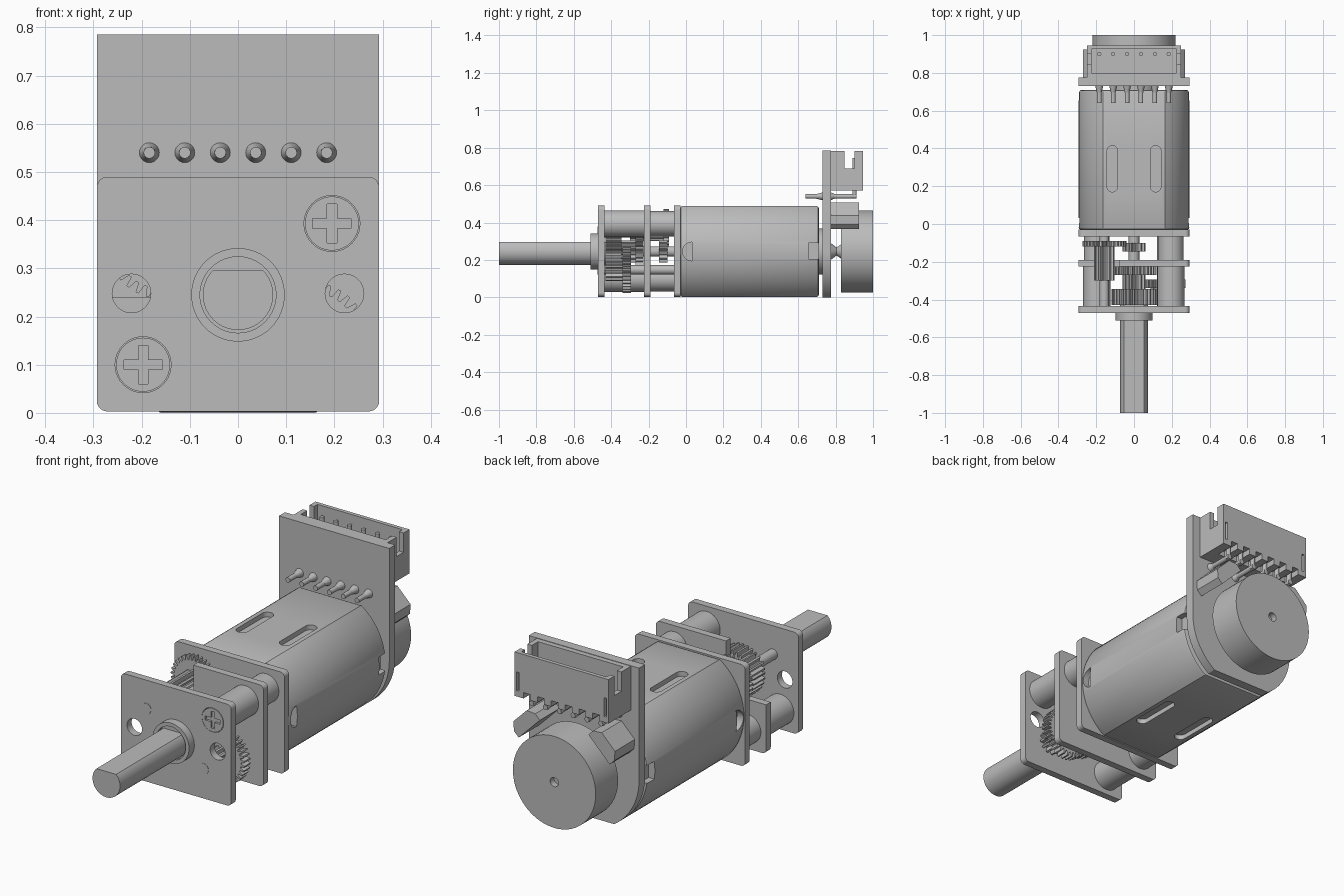
import bpy, bmesh
from math import sin, cos, pi, asin, radians
from mathutils import Matrix

old = bpy.data.objects.get("Cube")
if old:
    bpy.data.objects.remove(old, do_unlink=True)

grey = bpy.data.materials.new("plain_grey")
grey.use_nodes = True
grey.diffuse_color = (0.5, 0.5, 0.5, 1)
grey.node_tree.nodes["Principled BSDF"].inputs["Base Color"].default_value = (0.5, 0.5, 0.5, 1)

C = 0.245       # height of the main axis
W = 0.293       # half width of plates and can
parts = []


def finish(name, bm):
    bmesh.ops.recalc_face_normals(bm, faces=bm.faces)
    mesh = bpy.data.meshes.new(name)
    bm.to_mesh(mesh)
    bm.free()
    mesh.materials.append(grey)
    ob = bpy.data.objects.new(name, mesh)
    bpy.context.collection.objects.link(ob)
    parts.append(ob)
    return ob


def add_prism(bm, pts, lo, hi, axis="Y"):
    place = {"X": lambda a, b, t: (t, a, b),
             "Y": lambda a, b, t: (a, t, b),
             "Z": lambda a, b, t: (a, b, t)}[axis]
    rings = [[bm.verts.new(place(a, b, t)) for a, b in pts] for t in (lo, hi)]
    bm.faces.new(rings[0])
    bm.faces.new(rings[1][::-1])
    n = len(pts)
    for i in range(n):
        j = (i + 1) % n
        bm.faces.new((rings[0][i], rings[1][i], rings[1][j], rings[0][j]))


def prism(name, pts, lo, hi, axis="Y"):
    bm = bmesh.new()
    add_prism(bm, pts, lo, hi, axis)
    return finish(name, bm)


def rod(name, x, z, r, y0, y1, r2=None, n=48):
    bm = bmesh.new()
    m = Matrix.Translation((x, (y0 + y1) / 2, z)) @ Matrix.Rotation(-pi / 2, 4, "X")
    bmesh.ops.create_cone(bm, cap_ends=True, segments=n, radius1=r,
                          radius2=r if r2 is None else r2, depth=y1 - y0, matrix=m)
    return finish(name, bm)


def arc(cx, cy, r, a0, a1, n):
    return [(cx + r * cos(a0 + (a1 - a0) * i / n), cy + r * sin(a0 + (a1 - a0) * i / n))
            for i in range(n + 1)]


def disc(cx, cy, r, n=40):
    return arc(cx, cy, r, 0, 2 * pi, n)[:-1]


def rect(x0, x1, y0, y1):
    return [(x0, y0), (x1, y0), (x1, y1), (x0, y1)]


def round_rect(x0, x1, y0, y1, r, n=6):
    corners = [(x1 - r, y1 - r), (x0 + r, y1 - r), (x0 + r, y0 + r), (x1 - r, y0 + r)]
    return [p for k, (x, y) in enumerate(corners)
            for p in arc(x, y, r, k * pi / 2, (k + 1) * pi / 2, n)]


def cut(ob, shapes):
    """Subtract prisms given as (points, low, high, axis)."""
    for shape in shapes:
        bm = bmesh.new()
        add_prism(bm, *shape)
        cutter = finish("cutter", bm)
        parts.remove(cutter)
        mod = ob.modifiers.new("cut", "BOOLEAN")
        mod.operation, mod.solver, mod.object = "DIFFERENCE", "EXACT", cutter
        apply(ob, mod)
        bpy.data.objects.remove(cutter, do_unlink=True)


def apply(ob, mod):
    with bpy.context.temp_override(object=ob, active_object=ob, selected_objects=[ob]):
        bpy.ops.object.modifier_apply(modifier=mod.name)


def bevel(ob, width, angle=60, segments=2):
    mod = ob.modifiers.new("bevel", "BEVEL")
    mod.width, mod.segments, mod.angle_limit = width, segments, radians(angle)
    mod.limit_method = "ANGLE"
    apply(ob, mod)


def gear(name, x, z, r, teeth, y0, y1):
    step, root = 2 * pi / teeth, r - 0.02
    pts = []
    for i in range(teeth):
        for f, rad in ((0, root), (0.3, root), (0.48, r), (0.78, r)):
            a = (i + f) * step
            pts.append((x + rad * cos(a), z + rad * sin(a)))
    prism(name, pts, y0, y1)


# Output shaft with a flat, and its bushing
flat = asin(0.051 / 0.073)
prism("output_shaft", arc(0, C, 0.073, pi - flat, 2 * pi + flat, 48), -1, -0.43)
bushing = rod("bushing", 0, C, 0.097, -0.51, -0.46, n=64)
cut(bushing, [(disc(0, C, 0.079), -0.52, -0.49, "Y")])

# Gearbox plates
plate = round_rect(-W, W, 0.003, 0.49, 0.022)
screws = [(0.195, 0.393), (-0.197, 0.1)]
pins = [(-0.157, 0.354), (0.148, 0.147)]
front = prism("front_plate", plate, -0.47, -0.435)
cut(front, [(disc(s * 0.221, C + 0.003, 0.04), -0.5, -0.4, "Y") for s in (-1, 1)]
    + [(disc(x, z, 0.058), -0.48, -0.455, "Y") for x, z in screws])
middle = prism("middle_plate", plate, -0.225, -0.19)
cut(middle, [(rect(-0.4, -0.08, 0.24, 0.6), -0.3, -0.1, "Y")])
prism("motor_plate", plate, -0.065, -0.03)

# Cross head screws and spacer pillars
for i, (x, z) in enumerate(screws):
    head = rod(f"screw_head_{i}", x, z, 0.056, -0.471, -0.45)
    a, b = 0.04, 0.01
    cross = [(-b, -a), (b, -a), (b, -b), (a, -b), (a, b), (b, b),
             (b, a), (-b, a), (-b, b), (-a, b), (-a, -b), (-b, -b)]
    cut(head, [([(x + u, z + v) for u, v in cross], -0.48, -0.46, "Y")])
    rod(f"front_pillar_{i}", x, z, 0.072, -0.436, -0.224)
    rod(f"rear_pillar_{i}", x, z, 0.068, -0.191, -0.064)

# Gear pins and gear train
for i, (x, z) in enumerate(pins):
    rod(f"gear_pin_{i}", x, z, 0.025, -0.472, -0.06, n=24)
rod("centre_pin", 0, C, 0.028, -0.44, -0.03, n=24)
(ax, az), (bx, bz) = pins
gear("motor_pinion", 0, C, 0.06, 12, -0.145, -0.1)
gear("first_gear", ax, az, 0.117, 32, -0.12, -0.09)
gear("first_pinion", ax, az, 0.054, 11, -0.3, -0.12)
gear("second_gear", 0, C, 0.12, 32, -0.27, -0.226)
gear("second_pinion", 0, C, 0.06, 12, -0.345, -0.27)
gear("third_gear", bx, bz, 0.125, 34, -0.34, -0.295)
gear("third_pinion", bx, bz, 0.06, 12, -0.43, -0.34)
gear("output_gear", 0, C, 0.12, 30, -0.43, -0.345)

# Motor can: round sides, flat top and bottom, with slots and side notches
ang = asin(0.243 / W)
can_outline = arc(0, C, W, -ang, ang, 28) + arc(0, C, W, pi - ang, pi + ang, 28)
can = prism("motor_can", can_outline, -0.03, 0.71)
bevel(can, 0.012)
cuts = []
for s in (-1, 1):
    slot = round_rect(s * 0.115 - 0.028, s * 0.115 + 0.028, 0.17, 0.415, 0.0278)
    cuts += [(slot, 0.465, 0.55, "Z"), (slot, -0.05, 0.025, "Z")]
    lo, hi = sorted((s * 0.26, s * 0.35))
    cuts += [(arc(0.032, C, 0.05, pi / 2, 1.5 * pi, 16), lo, hi, "X"),
             (rect(0.655, 0.73, 0.205, 0.29), lo, hi, "X")]
cut(can, cuts)
rod("end_bearing", 0, C, 0.123, 0.7, 0.735)

# Circuit board following the can below
full = asin(C / W)
prism("circuit_board", [(W, 0.785), (-W, 0.785)] + arc(0, C, W, pi, pi + full, 18)
      + arc(0, C, W, -full, 0, 18), 0.73, 0.775)

# Encoder magnet with its hub
rod("rear_shaft", 0, C, 0.02, 0.77, 0.84, n=24)
rod("hub_front", 0, C, 0.045, 0.774, 0.805, 0.022, n=32)
rod("hub_rear", 0, C, 0.022, 0.805, 0.832, 0.04, n=32)
magnet = rod("encoder_magnet", 0, C, 0.22, 0.83, 1.0, n=72)
cut(magnet, [(disc(0, C, 0.022, 24), 0.97, 1.1, "Y")])

# Hall sensors tilted around the magnet
for s, side in ((1, "left"), (-1, "right")):
    shape = [(-0.08, -0.035), (0.08, -0.035), (0.08, 0), (0.05, 0.035), (-0.05, 0.035), (-0.08, 0)]
    k = 0.7071
    prism(f"hall_sensor_{side}",
          [(s * (0.21 + k * (u + v)), 0.447 + k * (v - u)) for u, v in shape], 0.775, 0.925)

# Connector shell, open at the top
shell = prism("connector_shell", rect(-0.25, 0.25, 0.775, 0.945), 0.572, 0.783, "Z")
pin_x = [-0.184 + 0.0736 * i for i in range(6)]
cuts = [(rect(-0.226, 0.226, 0.8, 0.926), 0.62, 0.9, "Z")]
for s in (-1, 1):
    lo, hi = sorted((s * 0.2, s * 0.3))
    cuts += [(rect(0.848, 0.9, 0.69, 0.9), lo, hi, "X"),
             (rect(s * 0.232 - 0.006, s * 0.232 + 0.006, 0.6, 0.69), 0.92, 1.0, "Y")]
cuts += [(rect(x - 0.018, x + 0.018, 0.5, 0.6), 0.85, 1.0, "Y") for x in pin_x]
cut(shell, cuts)

# Bent connector pins with solder cones
for i, x in enumerate(pin_x):
    prism(f"pin_upright_{i}", disc(x, 0.9, 0.011, 12), 0.53, 0.745, "Z")
    rod(f"pin_tail_{i}", x, 0.54, 0.012, 0.64, 0.911, n=16)
    rod(f"solder_front_{i}", x, 0.54, 0.012, 0.695, 0.731, 0.021, n=20)
    rod(f"solder_back_{i}", x, 0.54, 0.021, 0.774, 0.795, 0.012, n=20)

# Smooth curved faces, keep hard edges
bpy.ops.object.select_all(action="DESELECT")
for ob in parts:
    ob.select_set(True)
bpy.context.view_layer.objects.active = parts[0]
bpy.ops.object.shade_smooth_by_angle(angle=radians(28))
